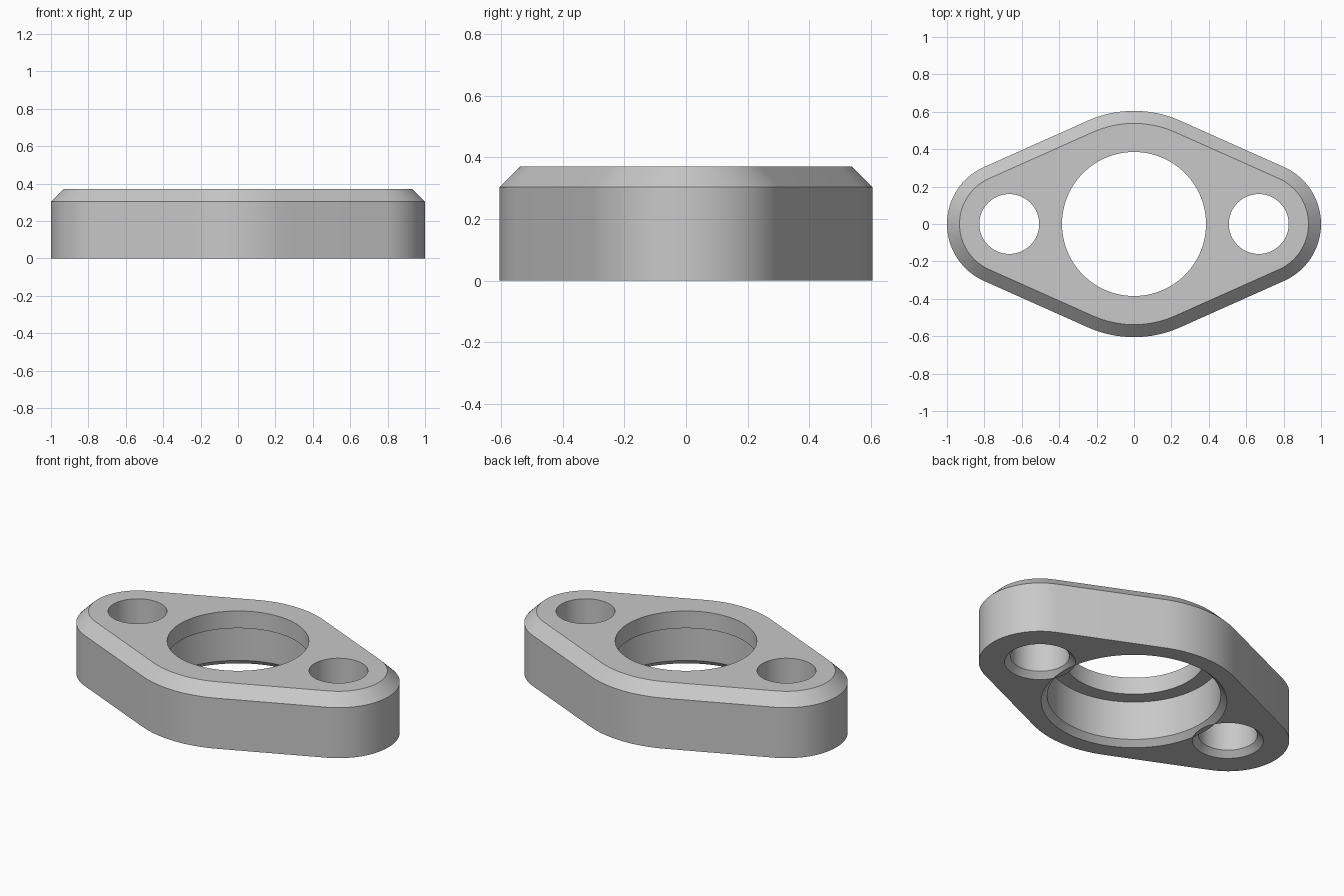
import bpy, bmesh
from math import sin, cos, pi, asin

cube = bpy.data.objects.get("Cube")
if cube:
    bpy.data.objects.remove(cube, do_unlink=True)

HEIGHT, EDGE, BEVEL = 0.37, 0.067, 0.033
HUB_R, EAR_R, EAR_X = 0.605, 0.333, 0.667
BORE_R, SEAT_R, SEAT_Z, BOLT_R = 0.385, 0.472, 0.267, 0.16


def arc(cx, r, start, end, n):
    return [(cx + r * cos(start + (end - start) * i / n),
             r * sin(start + (end - start) * i / n)) for i in range(n + 1)]


def outline(inset):
    """Hub and two ears joined by their common tangents."""
    t = asin((HUB_R - EAR_R) / EAR_X)
    a = pi / 2 - t          # direction of the tangent points
    hub, ear = HUB_R - inset, EAR_R - inset
    return (arc(EAR_X, ear, -a, a, 32) + arc(0, hub, a, pi - a, 16)
            + arc(-EAR_X, ear, pi - a, pi + a, 32)
            + arc(0, hub, pi + a, 2 * pi - a, 16))


def circle(cx, r, n):
    return arc(cx, r, 0, 2 * pi, n)[:-1]


def loft(bm, sections):
    """Bridge (points, z) sections; return the edges of the first and last."""
    rings = [[bm.verts.new((x, y, z)) for x, y in pts] for pts, z in sections]
    n = len(rings[0])
    for low, high in zip(rings, rings[1:]):
        for i in range(n):
            j = (i + 1) % n
            bm.faces.new((low[i], low[j], high[j], high[i]))
    return [[bm.edges.get((ring[i], ring[(i + 1) % n])) for i in range(n)]
            for ring in (rings[0], rings[-1])]


bm = bmesh.new()

# Outer wall with chamfered top edge
walls = [loft(bm, [(outline(0), 0), (outline(0), HEIGHT - EDGE),
                   (outline(EDGE), HEIGHT)])]

# Stepped centre bore with a bevelled seat underneath
bore = [(SEAT_R + BEVEL, 0), (SEAT_R, BEVEL), (SEAT_R, SEAT_Z),
        (BORE_R, SEAT_Z), (BORE_R, HEIGHT)]
walls.append(loft(bm, [(circle(0, r, 96), z) for r, z in bore]))

# Bolt holes, bevelled underneath
bolt = [(BOLT_R + BEVEL, 0), (BOLT_R, BEVEL), (BOLT_R, HEIGHT)]
for side in (-1, 1):
    walls.append(loft(bm, [(circle(side * EAR_X, r, 64), z) for r, z in bolt]))

# Bottom and top faces around the holes
for level in (0, 1):
    rim = [e for wall in walls for e in wall[level]]
    bmesh.ops.triangle_fill(bm, edges=rim, use_beauty=True)
bmesh.ops.recalc_face_normals(bm, faces=bm.faces[:])

mesh = bpy.data.meshes.new("flange_plate")
bm.to_mesh(mesh)
bm.free()
flange = bpy.data.objects.new("flange_plate", mesh)
bpy.context.collection.objects.link(flange)

# Plain grey
grey = bpy.data.materials.new("plain_grey")
grey.use_nodes = True
colour = (0.58, 0.58, 0.58, 1)
grey.diffuse_color = colour
grey.node_tree.nodes["Principled BSDF"].inputs["Base Color"].default_value = colour
mesh.materials.append(grey)

bpy.ops.object.select_all(action='DESELECT')
flange.select_set(True)
bpy.context.view_layer.objects.active = flange
bpy.ops.object.shade_smooth_by_angle(angle=pi / 6)
